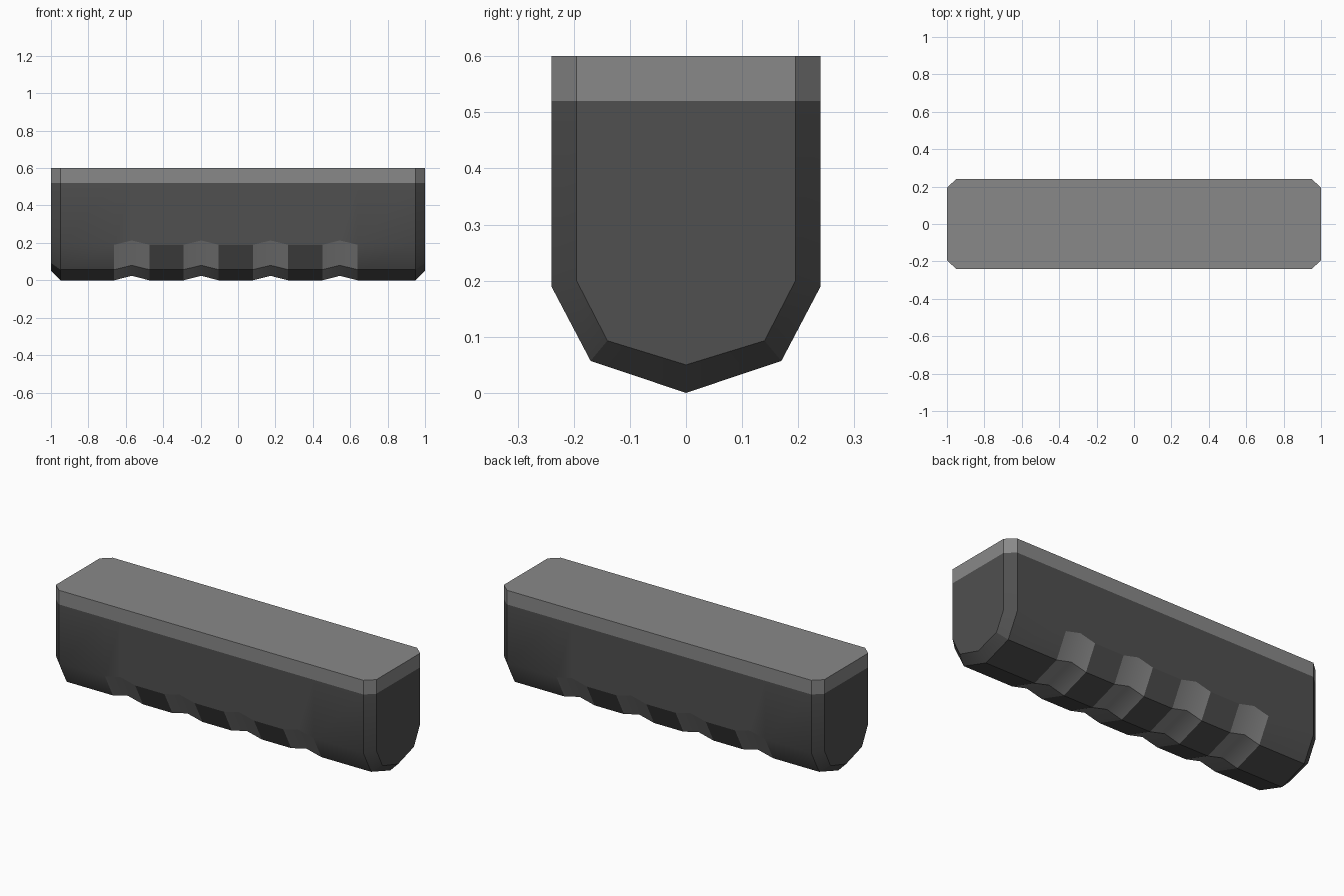
import bpy, bmesh, math

if "Cube" in bpy.data.objects:
    bpy.data.objects.remove(bpy.data.objects["Cube"])

# Half cross-sections (y, z), from top edge down to the keel
FULL = [(0.24, 0.60), (0.24, 0.52), (0.24, 0.19), (0.17, 0.057), (0, 0)]
END = [(0.195, 0.60), (0.195, 0.52), (0.195, 0.20), (0.14, 0.093), (0, 0.05)]
GROOVE = FULL[:2] + [(0.24, 0.213), (0.17, 0.08), (0, 0.024)]

# Stations along the length: chamfered ends and four finger grooves
stations = [(-1, END), (-0.95, FULL)]
grooves = [-0.568 + 0.371 * i for i in range(4)]
for c in grooves:
    stations += [(c - 0.094, FULL), (c, GROOVE), (c + 0.094, FULL)]
stations += [(0.95, FULL), (1, END)]


def material(name, v):
    m = bpy.data.materials.new(name)
    m.diffuse_color = (v, v, v, 1)
    m.use_nodes = True
    m.node_tree.nodes["Principled BSDF"].inputs["Base Color"].default_value = m.diffuse_color
    return m


bm = bmesh.new()
rings = []
for x, half in stations:
    pts = half + [(-y, z) for y, z in reversed(half[:-1])]
    rings.append([bm.verts.new((x, y, z)) for y, z in pts])

# Lofted skin: dark body, light top band and light grooves
knuckles = set()
for i, (a, b) in enumerate(zip(rings, rings[1:])):
    in_groove = GROOVE in (stations[i][1], stations[i + 1][1])
    for j in range(8):
        f = bm.faces.new((a[j], a[j + 1], b[j + 1], b[j]))
        band = j in (0, 7)
        f.material_index = 1 if band or (in_groove and 2 <= j <= 5) else 0
    # Flat top strip
    bm.faces.new((a[0], b[0], b[8], a[8])).material_index = 1
    if 2 <= i < len(stations) - 3:
        for j in (2, 6):
            knuckles.add(bm.edges.get((a[j], b[j])))

# End caps, with the light band continued around
for r in (rings[0], rings[-1]):
    bm.faces.new((r[0], r[1], r[7], r[8])).material_index = 1
    bm.faces.new(r[1:8])

bmesh.ops.recalc_face_normals(bm, faces=bm.faces)

# Smooth shallow angles, keep colour borders and hard folds sharp
for f in bm.faces:
    f.smooth = True
for e in bm.edges:
    f1, f2 = e.link_faces
    e.smooth = (e.calc_face_angle() < math.radians(30)
                and f1.material_index == f2.material_index
                and e not in knuckles)

mesh = bpy.data.meshes.new("grooved_grip")
bm.to_mesh(mesh)
bm.free()
mesh.materials.append(material("dark_grey", 0.08))
mesh.materials.append(material("light_grey", 0.25))
grip = bpy.data.objects.new("grooved_grip", mesh)
bpy.context.collection.objects.link(grip)
